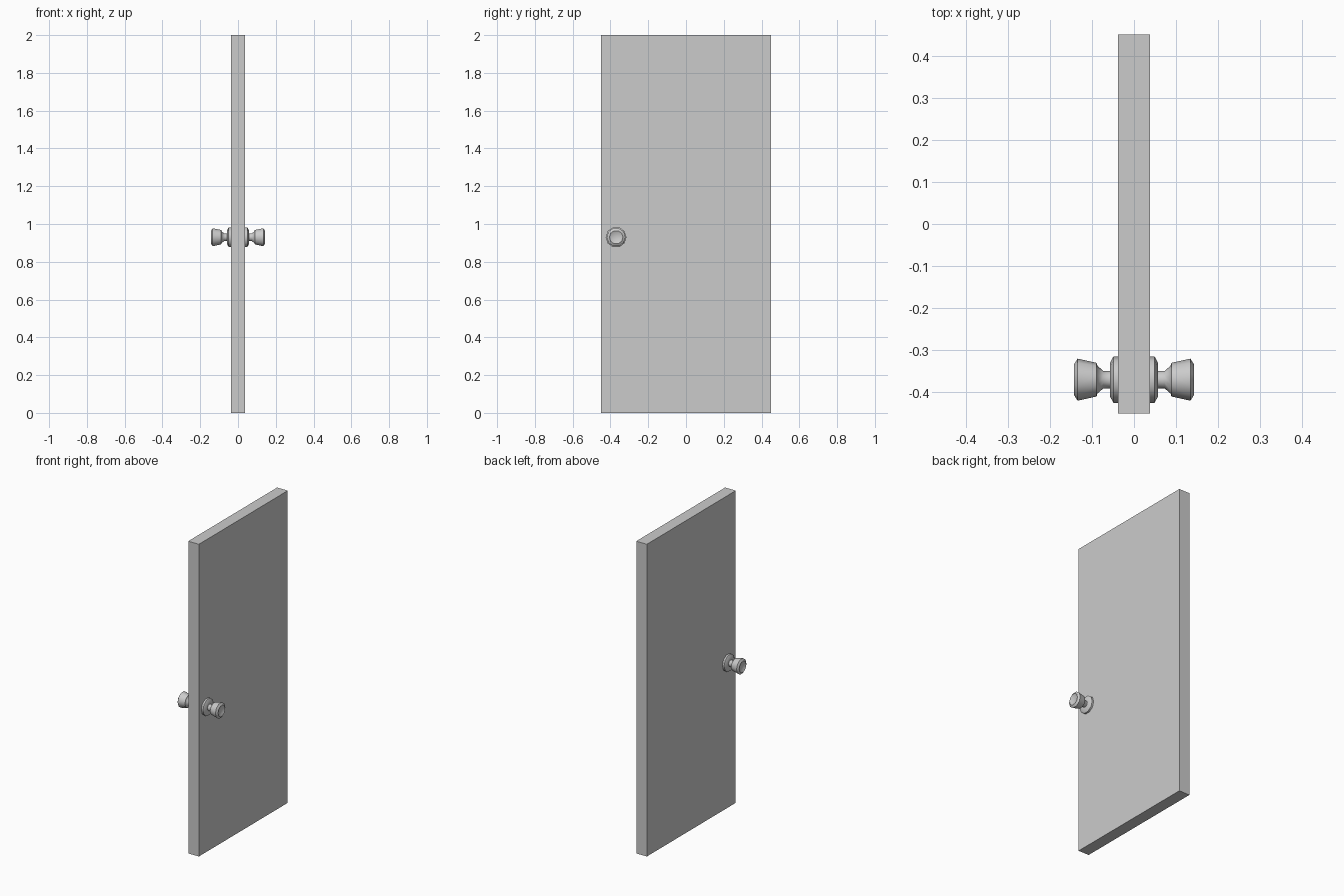
import bpy, bmesh, math

if "Cube" in bpy.data.objects:
    bpy.data.objects.remove(bpy.data.objects["Cube"])

SIDES = 10
KNOB_Y, KNOB_Z = -0.37, 0.93


def finish(bm, name, smooth=False):
    bmesh.ops.recalc_face_normals(bm, faces=bm.faces)
    mesh = bpy.data.meshes.new(name)
    bm.to_mesh(mesh)
    bm.free()
    obj = bpy.data.objects.new(name, mesh)
    bpy.context.collection.objects.link(obj)
    if smooth:
        bpy.ops.object.select_all(action='DESELECT')
        obj.select_set(True)
        bpy.context.view_layer.objects.active = obj
        bpy.ops.object.shade_smooth_by_angle(angle=math.radians(40))
    return obj


# Revolve (x, radius) points around the handle axis
def lathe_x(name, profile, side):
    bm = bmesh.new()
    rings = []
    for x, r in profile:
        ring = []
        for i in range(SIDES):
            a = math.tau * i / SIDES
            ring.append(bm.verts.new((side * x, KNOB_Y + r * math.cos(a),
                                      KNOB_Z + r * math.sin(a))))
        rings.append(ring)
    for a, b in zip(rings, rings[1:]):
        for i in range(SIDES):
            j = (i + 1) % SIDES
            bm.faces.new((a[i], a[j], b[j], b[i]))
    bm.faces.new(rings[0])
    bm.faces.new(rings[-1])
    return finish(bm, name, True)


# Door slab
bm = bmesh.new()
bmesh.ops.create_cube(bm, size=1)
bmesh.ops.scale(bm, vec=(0.075, 0.9, 2.0), verts=bm.verts)
bmesh.ops.translate(bm, vec=(0, 0, 1.0), verts=bm.verts)
finish(bm, "door_panel")

# Backplate, neck and dished grip on both faces
knob = [(0.036, 0.055), (0.049, 0.055), (0.057, 0.040), (0.057, 0.021),
        (0.073, 0.021), (0.087, 0.033), (0.089, 0.040), (0.134, 0.050),
        (0.143, 0.036), (0.136, 0.022)]
for label, side in (("right", 1), ("left", -1)):
    lathe_x("door_knob_" + label, knob, side)
